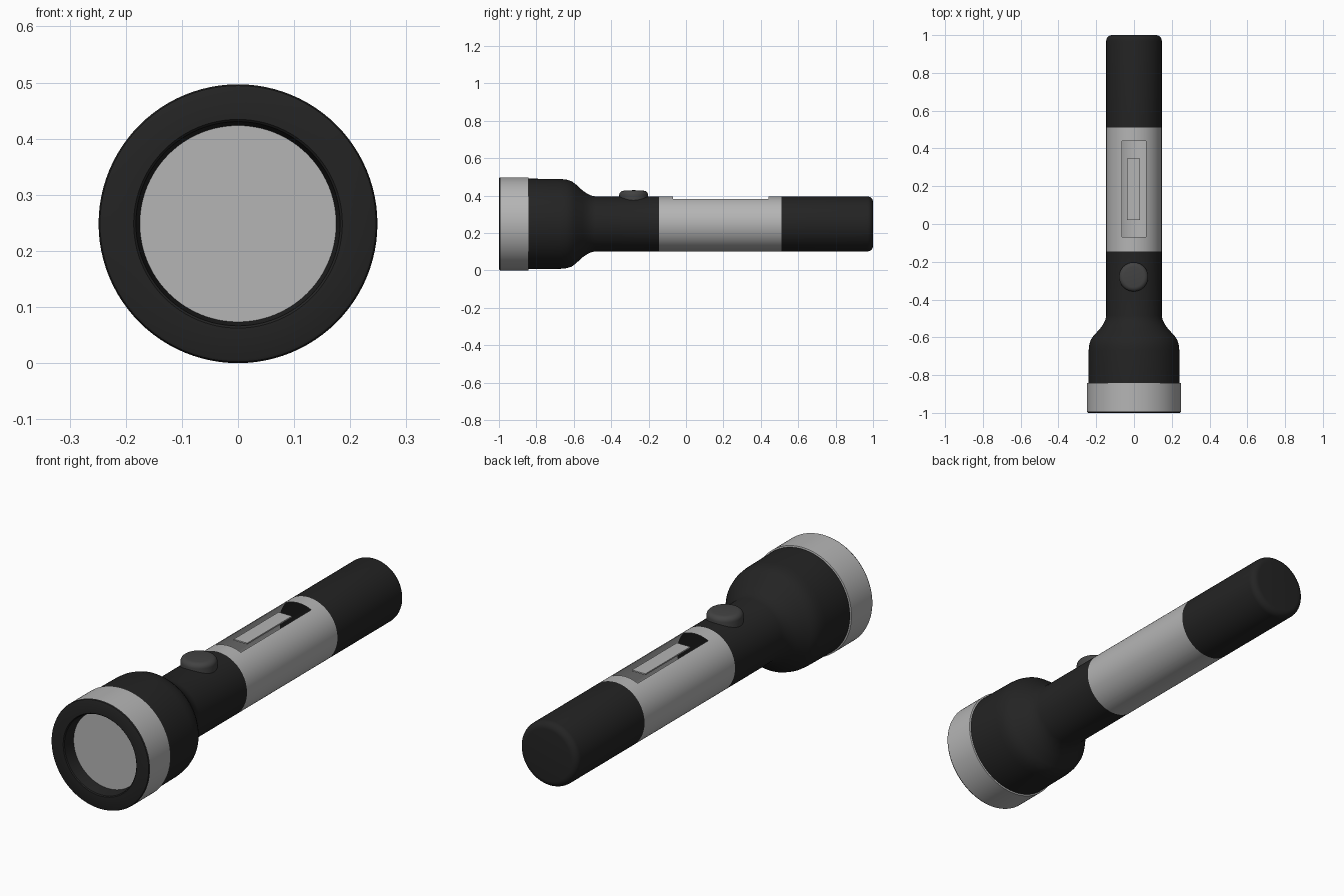
import bpy, bmesh, math
from mathutils import Vector

if "Cube" in bpy.data.objects:
    bpy.data.objects.remove(bpy.data.objects["Cube"])

ZC = 0.2485   # height of the torch axis
SEG = 96


def material(name, rgb):
    m = bpy.data.materials.new(name)
    m.diffuse_color = (*rgb, 1)
    m.use_nodes = True
    m.node_tree.nodes["Principled BSDF"].inputs["Base Color"].default_value = m.diffuse_color
    return m


BLACK = material("black_rubber", (0.017, 0.017, 0.017))
SILVER = material("silver_grey", (0.46, 0.46, 0.46))
BUTTON = material("button_grey", (0.055, 0.055, 0.055))


def finish(bm, name, mat, angle=35):
    bmesh.ops.recalc_face_normals(bm, faces=bm.faces)
    me = bpy.data.meshes.new(name)
    bm.to_mesh(me)
    bm.free()
    me.materials.append(mat)
    ob = bpy.data.objects.new(name, me)
    bpy.context.collection.objects.link(ob)
    bpy.ops.object.select_all(action='DESELECT')
    ob.select_set(True)
    bpy.context.view_layer.objects.active = ob
    bpy.ops.object.shade_smooth_by_angle(angle=math.radians(angle))
    return ob


def lathe(profile, origin, axis):
    """Spin (radius, position) points around the 'Y' or 'Z' axis."""
    bm = bmesh.new()
    a = Vector((0, 1, 0)) if axis == 'Y' else Vector((0, 0, 1))
    origin = Vector(origin)
    verts = [bm.verts.new(origin + Vector((r, 0, 0)) + a * t) for r, t in profile]
    edges = [bm.edges.new(p) for p in zip(verts, verts[1:])]
    bmesh.ops.spin(bm, geom=verts + edges, cent=origin, axis=a,
                   angle=math.tau, steps=SEG, use_merge=True)
    bmesh.ops.remove_doubles(bm, verts=bm.verts, dist=1e-5)
    return bm


def turned(name, mat, profile):
    return finish(lathe(profile, (0, 0, ZC), 'Y'), name, mat)


# Head: black bezel lip, recessed lens, silver ring, flared black housing
turned("bezel", BLACK, [(0.2485, -0.992), (0.246, -0.998), (0.242, -1.0), (0.186, -1.0),
                        (0.182, -0.996), (0.179, -0.975), (0.175, -0.94)])
turned("lens", SILVER, [(0.176, -0.94), (0, -0.94)])
turned("head_ring", SILVER, [(0.2485, -0.992), (0.2485, -0.843), (0.242, -0.841)])
turned("head_housing", BLACK, [(0.242, -0.841), (0.24, -0.67), (0.237, -0.64), (0.229, -0.613),
                               (0.215, -0.593), (0.178, -0.552), (0.163, -0.53),
                               (0.152, -0.508), (0.147, -0.485), (0.147, -0.145)])

# Tail grip with rounded end
tail = [(0.147, 0.51)]
for i in range(7):
    t = i * math.pi / 12
    tail.append((0.117 + 0.03 * math.cos(t), 0.97 + 0.03 * math.sin(t)))
turned("tail_grip", BLACK, tail + [(0, 1.0)])

# Hollow silver sleeve with a rectangular window cut in the top
SX, Y0, Y1 = 0.063, -0.07, 0.44
bm = lathe([(0.147, -0.145), (0.147, 0.51)], (0, 0, ZC), 'Y')
for co, no in (((SX, 0, 0), (1, 0, 0)), ((-SX, 0, 0), (1, 0, 0)),
               ((0, Y0, 0), (0, 1, 0)), ((0, Y1, 0), (0, 1, 0))):
    bmesh.ops.bisect_plane(bm, geom=bm.verts[:] + bm.edges[:] + bm.faces[:],
                           plane_co=co, plane_no=no)
window = []
for f in bm.faces:
    c = f.calc_center_median()
    if abs(c.x) < SX and Y0 < c.y < Y1 and c.z > ZC:
        window.append(f)
bmesh.ops.delete(bm, geom=window, context='FACES')
finish(bm, "sleeve", SILVER)

# Contact strip floating in the window
bm = bmesh.new()
bmesh.ops.create_cube(bm, size=1)
for v in bm.verts:
    v.co = Vector((v.co.x * 0.068 - 0.002, v.co.y * 0.325 + 0.183, v.co.z * 0.006 + 0.378))
finish(bm, "contact_strip", SILVER)

# Round push button with softened top edge
button = [(0.077, 0.35), (0.077, 0.404)]
for i in range(1, 7):
    t = i * math.pi / 12
    button.append((0.053 + 0.024 * math.cos(t), 0.404 + 0.022 * math.sin(t)))
finish(lathe(button + [(0, 0.429)], (-0.002, -0.28, 0), 'Z'), "push_button", BUTTON)
